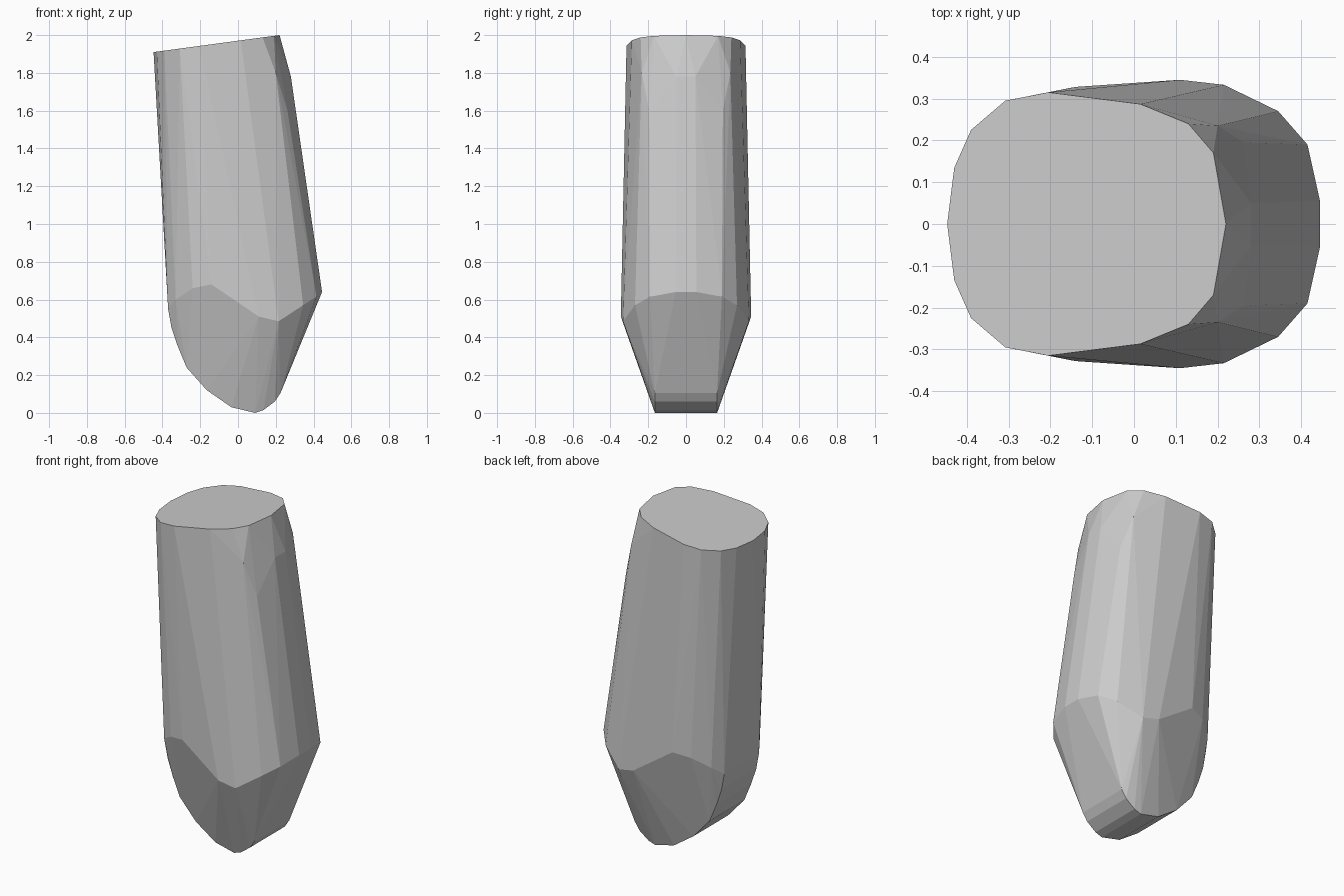
import bpy, bmesh

if "Cube" in bpy.data.objects:
    bpy.data.objects.remove(bpy.data.objects["Cube"])

mat = bpy.data.materials.new("plain grey")
mat.diffuse_color = (0.6, 0.6, 0.6, 1)
mat.use_nodes = True
mat.node_tree.nodes["Principled BSDF"].inputs["Base Color"].default_value = mat.diffuse_color

pts = []

def both(x, y, z):
    """Add a point on the front and back sides."""
    pts.extend([(x, y, z), (x, -y, z)])

# slanted flat cap
for x, y in [(-.447, 0), (-.43, .135), (-.39, .225), (-.308, .295), (-.205, .315),
             (.015, .287), (.13, .24), (.19, .17), (.22, 0)]:
    both(x, y, 1.91 + (x + .447) * .135)

# shoulder below the cap on the right
for p in [(.28, .05, 1.78), (.302, .05, 1.6), (.2, .235, 1.8), (.262, .195, 1.6)]:
    both(*p)

# widest ridge
for p in [(.445, .055, .64), (.415, .19, .615), (.345, .27, .57), (.215, .333, .485),
          (.11, .345, .51), (-.14, .328, .68), (-.24, .295, .66), (-.33, .23, .6)]:
    both(*p)

# rounded wedge tip, one profile repeated front and back
for x, z in [(-.37, .55), (-.352, .45), (-.318, .35), (-.272, .24), (-.165, .12),
             (-.035, .03), (.09, 0), (.135, .015), (.195, .06), (.225, .105)]:
    both(x, .165, z)

bm = bmesh.new()
for p in pts:
    bm.verts.new(p)
bmesh.ops.remove_doubles(bm, verts=bm.verts, dist=1e-4)
res = bmesh.ops.convex_hull(bm, input=bm.verts)
bmesh.ops.delete(bm, geom=list({g for g in res["geom_interior"] + res["geom_unused"]
                                if isinstance(g, bmesh.types.BMVert)}), context='VERTS')
bmesh.ops.dissolve_limit(bm, angle_limit=.02, verts=bm.verts, edges=bm.edges)
bmesh.ops.recalc_face_normals(bm, faces=bm.faces)
me = bpy.data.meshes.new("faceted_body")
bm.to_mesh(me)
bm.free()
me.materials.append(mat)
bpy.context.collection.objects.link(bpy.data.objects.new("faceted_body", me))
